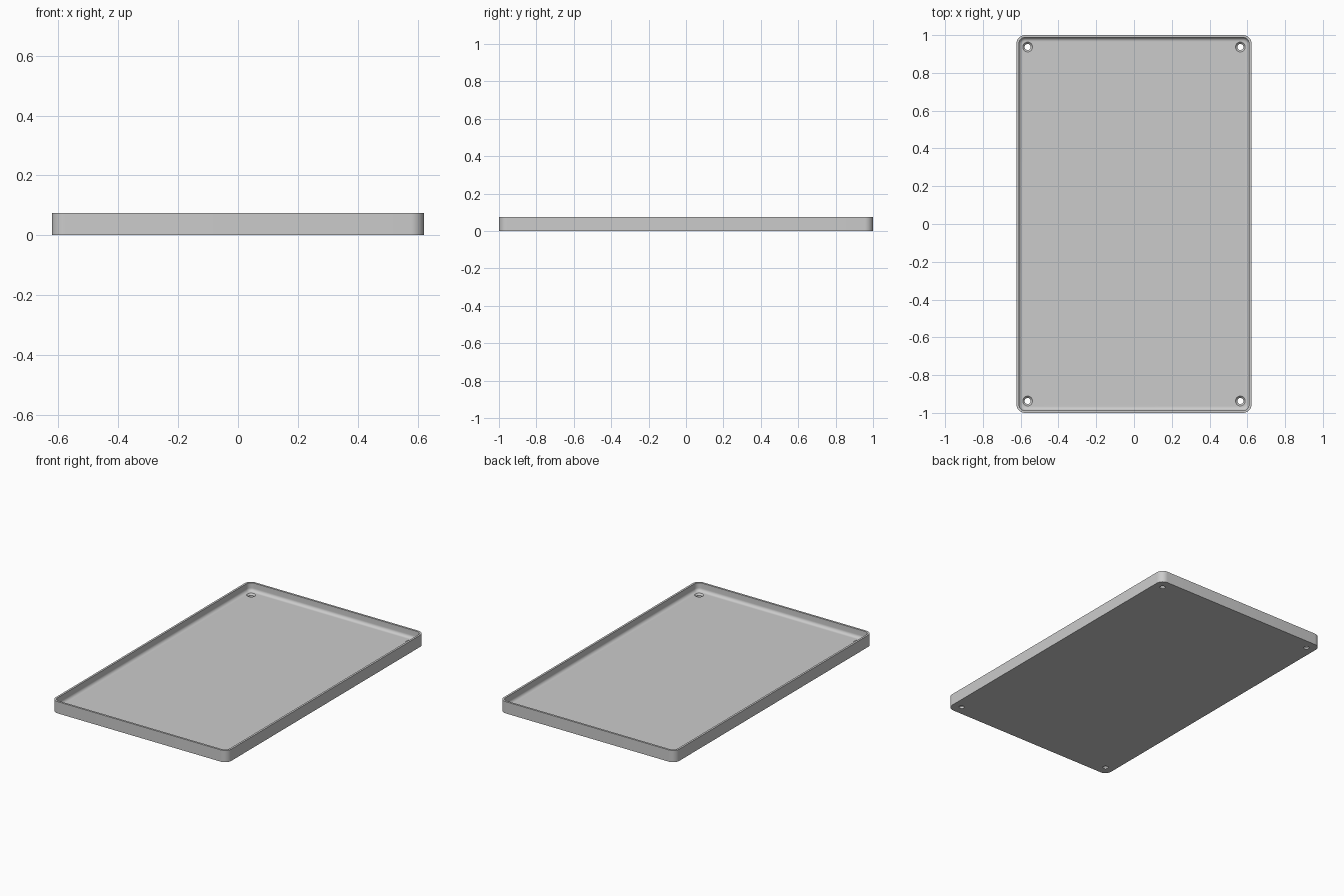
import bpy, bmesh
from math import cos, sin, pi, radians

cube = bpy.data.objects.get("Cube")
if cube:
    bpy.data.objects.remove(cube, do_unlink=True)

HALF_X, HALF_Y, HEIGHT = 0.622, 1.0, 0.075
CORNER, WALL, FLOOR, FILLET = 0.045, 0.013, 0.022, 0.02
HOLE_X, HOLE_Y = 0.563, 0.937

grey = bpy.data.materials.new("light_grey")
grey.use_nodes = True
grey.diffuse_color = (0.6, 0.6, 0.6, 1)
grey.node_tree.nodes["Principled BSDF"].inputs["Base Color"].default_value = grey.diffuse_color


def make_object(name, bm):
    bmesh.ops.recalc_face_normals(bm, faces=bm.faces)
    mesh = bpy.data.meshes.new(name)
    bm.to_mesh(mesh)
    bm.free()
    obj = bpy.data.objects.new(name, mesh)
    obj.data.materials.append(grey)
    bpy.context.collection.objects.link(obj)
    return obj


def loft(bm, rings):
    """Skin a stack of equal-length rings and cap both ends."""
    rings = [[bm.verts.new(p) for p in ring] for ring in rings]
    for a, b in zip(rings, rings[1:]):
        for i in range(len(a)):
            j = (i + 1) % len(a)
            bm.faces.new((a[i], a[j], b[j], b[i]))
    bm.faces.new(rings[0])
    bm.faces.new(rings[-1])


def rounded_rect(inset, z, steps=10):
    r = CORNER - inset
    points = []
    for k, (sx, sy) in enumerate(((1, 1), (-1, 1), (-1, -1), (1, -1))):
        for s in range(steps + 1):
            a = (k + s / steps) * pi / 2
            points.append((sx * (HALF_X - CORNER) + r * cos(a),
                           sy * (HALF_Y - CORNER) + r * sin(a), z))
    return points


def circle(x, y, r, z, n=32):
    return [(x + r * cos(2 * pi * i / n), y + r * sin(2 * pi * i / n), z) for i in range(n)]


# Tray: outer wall, flat rim, inner wall, rounded inside corner, floor
profile = [(0, 0), (0, HEIGHT), (WALL, HEIGHT)]
for s in range(9):
    a = s / 8 * pi / 2
    profile.append((WALL + FILLET * (1 - cos(a)), FLOOR + FILLET * (1 - sin(a))))
bm = bmesh.new()
loft(bm, [rounded_rect(inset, z) for inset, z in profile])
tray = make_object("tray", bm)

# Countersunk screw holes in the four corners
bm = bmesh.new()
for sx in (-1, 1):
    for sy in (-1, 1):
        loft(bm, [circle(sx * HOLE_X, sy * HOLE_Y, r, z) for r, z in
                  ((0.016, -0.02), (0.016, FLOOR - 0.01), (0.026, FLOOR), (0.026, FLOOR + 0.02))])
cutter = make_object("screw_hole_cutter", bm)
cutter.hide_render = True

cut = tray.modifiers.new("screw_holes", "BOOLEAN")
cut.operation = "DIFFERENCE"
cut.solver = "EXACT"
cut.object = cutter

bpy.ops.object.select_all(action="DESELECT")
tray.select_set(True)
bpy.context.view_layer.objects.active = tray
bpy.ops.object.modifier_apply(modifier=cut.name)
bpy.data.objects.remove(cutter, do_unlink=True)
bpy.ops.object.shade_smooth_by_angle(angle=radians(30))
